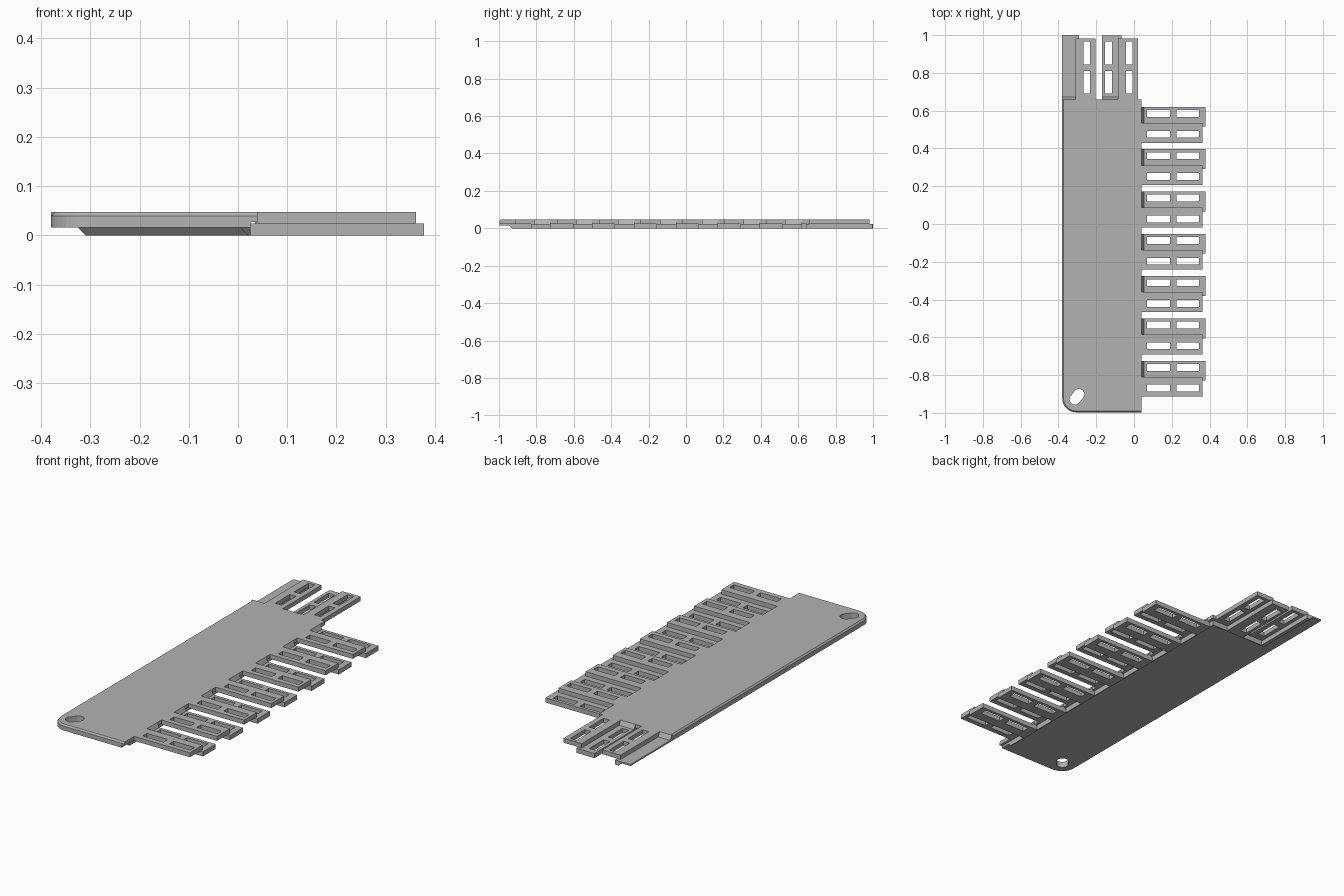
import bpy, bmesh, math
from mathutils import Matrix, Vector

cube = bpy.data.objects.get("Cube")
if cube:
    bpy.data.objects.remove(cube, do_unlink=True)

grey = bpy.data.materials.new("matte_grey")
grey.use_nodes = True
COLOUR = (0.45, 0.45, 0.45, 1)
grey.diffuse_color = COLOUR
grey.node_tree.nodes["Principled BSDF"].inputs["Base Color"].default_value = COLOUR

BOTTOM, MID, STEP, TOP = 0.016, 0.024, 0.027, 0.047   # layer heights
BACK = Matrix.Translation((0, 0.62, 0)) @ Matrix.Rotation(math.pi / 2, 4, 'Z')


def finish(name, bm, matrix=None):
    bmesh.ops.remove_doubles(bm, verts=bm.verts, dist=1e-5)
    bmesh.ops.recalc_face_normals(bm, faces=bm.faces)
    if matrix:
        bm.transform(matrix)
    mesh = bpy.data.meshes.new(name)
    bm.to_mesh(mesh)
    bm.free()
    mesh.materials.append(grey)
    obj = bpy.data.objects.new(name, mesh)
    bpy.context.collection.objects.link(obj)
    return obj


def loft(name, rings, matrix=None):
    """Closed solid through rings that have equal point counts."""
    bm = bmesh.new()
    rows = [[bm.verts.new(p) for p in ring] for ring in rings]
    n = len(rows[0])
    for a, b in zip(rows, rows[1:]):
        for i in range(n):
            j = (i + 1) % n
            bm.faces.new((a[i], a[j], b[j], b[i]))
    bm.faces.new(rows[0][::-1])
    bm.faces.new(rows[-1])
    return finish(name, bm, matrix)


def rect(x0, x1, y0, y1, z):
    return [(x0, y0, z), (x1, y0, z), (x1, y1, z), (x0, y1, z)]


def slotted_finger(name, xs, ys, z0, z1, matrix):
    """Grid of cells with the two slot cells left out, pulled up to a slab."""
    bm = bmesh.new()
    grid = [[bm.verts.new((x, y, z0)) for y in ys] for x in xs]
    for i in range(len(xs) - 1):
        for j in range(len(ys) - 1):
            if j == 1 and i % 2 == 1:
                continue
            bm.faces.new((grid[i][j], grid[i + 1][j],
                          grid[i + 1][j + 1], grid[i][j + 1]))
    ext = bmesh.ops.extrude_face_region(bm, geom=bm.faces[:], use_keep_orig=True)
    for v in ext["geom"]:
        if isinstance(v, bmesh.types.BMVert):
            v.co.z = z1
    return finish(name, bm, matrix)


def root_ramp(name, y0, y1, matrix):
    """Sloped step from the plate top down to a lower finger."""
    profile = [(0.035, MID), (0.052, MID), (0.04, TOP), (0.035, TOP)]
    loft(name, [[(x, y, z) for x, z in profile] for y in (y0, y1)], matrix)


def lower_finger(name, c, matrix):
    slotted_finger(name, [0.025, 0.07, 0.19, 0.225, 0.345, 0.378],
                   [c - 0.07, c - 0.018, c + 0.018, c + 0.035], 0, MID, matrix)
    root_ramp(name + "_root", c - 0.05, c + 0.035, matrix)


def upper_finger(name, c, matrix):
    slotted_finger(name, [0.04, 0.07, 0.19, 0.225, 0.345, 0.362],
                   [c - 0.155, c - 0.128, c - 0.092, c - 0.05], MID, TOP, matrix)


# Main plate: one rounded corner, chamfered top rim, undercut joint edges
def plate_ring(z, inset, right, back):
    r, cx, cy = 0.075 - inset, -0.305, -0.922
    arc = [(cx + r * math.cos(t), cy + r * math.sin(t), z)
           for t in (math.pi * (1 + k / 20) for k in range(11))]
    return arc + [(right, cy - r, z), (right, back, z), (cx - r, back, z)]


plate = loft("main_plate", [
    plate_ring(BOTTOM, 0, 0.025, 0.645), plate_ring(STEP, 0, 0.025, 0.645),
    plate_ring(STEP, 0, 0.04, 0.66), plate_ring(0.039, 0, 0.04, 0.66),
    plate_ring(TOP, 0.007, 0.04, 0.66)])

# Oblong hanging hole cut through the corner
hole = []
for k in range(24):
    t = 2 * math.pi * (k + 0.5) / 24
    side = 0.016 if k < 12 else -0.016
    hole.append(Matrix.Rotation(-math.radians(38), 2) @
                Vector((0.029 * math.cos(t), side + 0.029 * math.sin(t))))
cutter = loft("hole_cutter", [[(p.x - 0.302, p.y - 0.915, z) for p in hole]
                              for z in (-0.05, 0.1)])
cut = plate.modifiers.new("hole", 'BOOLEAN')
cut.operation, cut.solver, cut.object = 'DIFFERENCE', 'EXACT', cutter
bpy.context.view_layer.update()
cut_mesh = bpy.data.meshes.new_from_object(
    plate.evaluated_get(bpy.context.evaluated_depsgraph_get()))
plate.modifiers.clear()
plate.data = cut_mesh
bpy.data.objects.remove(cutter, do_unlink=True)

# Bevelled ribs under the two joint edges
loft("side_rib", [rect(0.02, 0.025, -0.93, 0.645, 0),
                  rect(0.005, 0.025, -0.945, 0.645, BOTTOM)])
loft("back_rib", [rect(-0.31, 0.025, 0.64, 0.645, 0),
                  rect(-0.325, 0.025, 0.625, 0.645, BOTTOM)])

# Side joint: seven pairs of fingers
side = Matrix.Identity(4)
for i in range(7):
    c = 0.585 - 0.224 * i
    lower_finger(f"side_lower_finger_{i + 1}", c, side)
    upper_finger(f"side_upper_finger_{i + 1}", c, side)

# Back joint: an edge strip, one lower finger and two upper fingers
lower_finger("back_lower_finger", 0.135, BACK)
for i, c in enumerate((0.36, 0.135)):
    upper_finger(f"back_upper_finger_{i + 1}", c, BACK)
strip = [(-0.38, BOTTOM), (-0.325, BOTTOM), (-0.31, 0), (-0.29, 0),
         (-0.29, MID), (-0.38, MID)]
loft("back_edge_strip", [[(x, y, z) for x, z in strip] for y in (0.645, 1.0)])
root_ramp("back_edge_strip_root", 0.31, 0.38, BACK)
